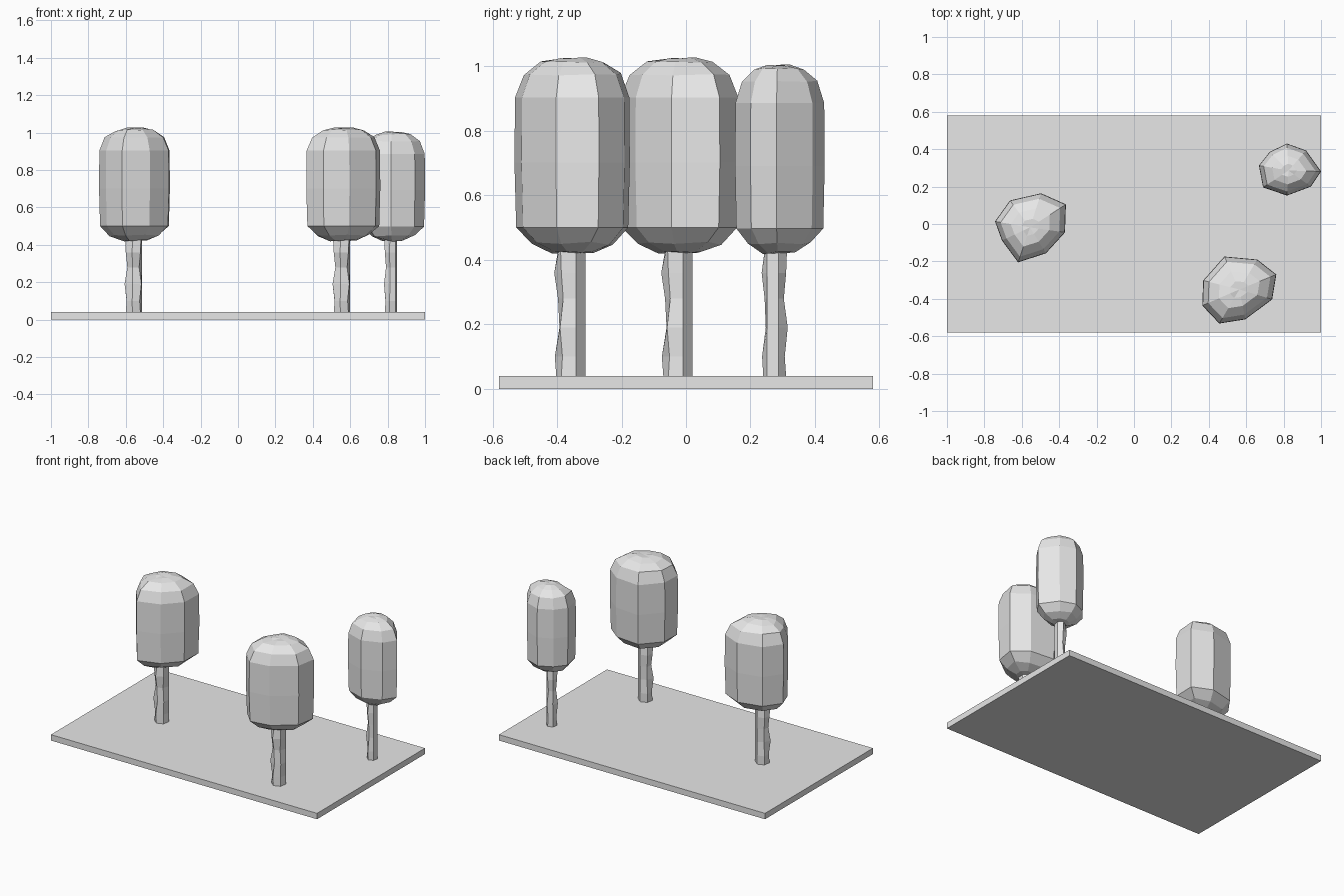
import bpy
import bmesh
import math
import random
from mathutils import Vector

default_cube = bpy.data.objects.get("Cube")
if default_cube:
    bpy.data.objects.remove(default_cube, do_unlink=True)

# One plain grey for the whole model
grey = bpy.data.materials.new("plain grey")
grey.use_nodes = True
grey.diffuse_color = (0.8, 0.8, 0.8, 1)
grey.node_tree.nodes["Principled BSDF"].inputs["Base Color"].default_value = grey.diffuse_color


def add_object(name, bm, location):
    bmesh.ops.recalc_face_normals(bm, faces=bm.faces)
    mesh = bpy.data.meshes.new(name)
    bm.to_mesh(mesh)
    bm.free()
    mesh.materials.append(grey)
    obj = bpy.data.objects.new(name, mesh)
    obj.location = location
    bpy.context.collection.objects.link(obj)
    return obj


def loft(rings, bottom_tip=None, top_tip=None):
    """Join rings of points with quads, closing each end with a cap or a tip."""
    bm = bmesh.new()
    loops = [[bm.verts.new(p) for p in ring] for ring in rings]
    count = len(loops[0])
    for low, high in zip(loops, loops[1:]):
        for i in range(count):
            j = (i + 1) % count
            bm.faces.new((low[i], low[j], high[j], high[i]))
    for loop, tip in ((loops[0], bottom_tip), (loops[-1], top_tip)):
        if tip is None:
            bm.faces.new(loop)
        else:
            point = bm.verts.new(tip)
            for i in range(count):
                bm.faces.new((loop[i], loop[(i + 1) % count], point))
    return bm


# Crown profile: height above the ground and fraction of the outline
CROWN_PROFILE = [(0.425, 0.36), (0.45, 0.7), (0.5, 0.97), (0.7, 1.0),
                 (0.9, 0.99), (0.97, 0.84), (1.005, 0.55), (1.018, 0.25)]


def make_crown(name, location, outline, top):
    rng = random.Random(3)
    rings = []
    for height, scale in CROWN_PROFILE:
        rough = 0.006 if height > 0.95 or height < 0.46 else 0.0
        stretch = 0.42 + (height - 0.42) * (top - 0.42) / 0.6
        rings.append([Vector((x * scale, y * scale, stretch + rng.uniform(-rough, rough)))
                      for x, y in outline])
    add_object(name, loft(rings, (0, 0, 0.42), (0, 0, top)), location)


def make_trunk(name, location, width, depth, straight_side):
    """Six-sided trunk, wavy all round except on its straight side."""
    heights = (0.04, 0.1, 0.19, 0.28, 0.36, 0.45)
    sway = (0.0, 0.1, -0.22, -0.12, 0.14, -0.2)
    rings = []
    for level, height in enumerate(heights):
        ring = []
        for i in range(6):
            angle = math.tau * i / 6 + math.radians(20)
            wavy = math.cos(angle - straight_side) < 0.4
            wave = sway[(level + 2 * (i % 2)) % 6] if wavy and level else 0
            radius = 1 + wave
            ring.append(Vector((width * radius * math.cos(angle),
                                depth * radius * math.sin(angle), height)))
        rings.append(ring)
    add_object(name, loft(rings), location)


# Ground slab
slab = bmesh.new()
bmesh.ops.create_cube(slab, size=1)
bmesh.ops.scale(slab, vec=(2, 1.16, 0.04), verts=slab.verts)
add_object("ground_slab", slab, (0, 0, 0.02))

# Crown outlines seen from above, relative to each crown's centre
LEFT_OUTLINE = [(-.107, .144), (.059, .182), (.192, .123), (.187, -.027),
                (.085, -.139), (-.064, -.187), (-.15, -.07), (-.187, .032)]
FRONT_OUTLINE = [(-.08, .176), (.096, .16), (.198, .08), (.176, -.053),
                 (.032, -.16), (-.107, -.182), (-.198, -.086), (-.193, .048)]
BACK_OUTLINE = [(-.158, .027), (-.1, .1), (-.008, .144), (.094, .107),
                (.174, -.005), (.12, -.086), (-.008, -.134), (-.136, -.09)]

# Trees
make_crown("right_tree_crown", (-0.556, -0.018, 0), LEFT_OUTLINE, 1.025)
make_crown("front_tree_crown", (0.563, -0.35, 0), FRONT_OUTLINE, 1.025)
make_crown("back_tree_crown", (0.826, 0.286, 0), BACK_OUTLINE, 1.003)
make_trunk("right_tree_trunk", (-0.557, -0.025, 0), 0.046, 0.046, math.radians(60))
make_trunk("front_tree_trunk", (0.555, -0.357, 0), 0.046, 0.046, math.radians(60))
make_trunk("back_tree_trunk", (0.817, 0.275, 0), 0.034, 0.036, math.radians(0))
